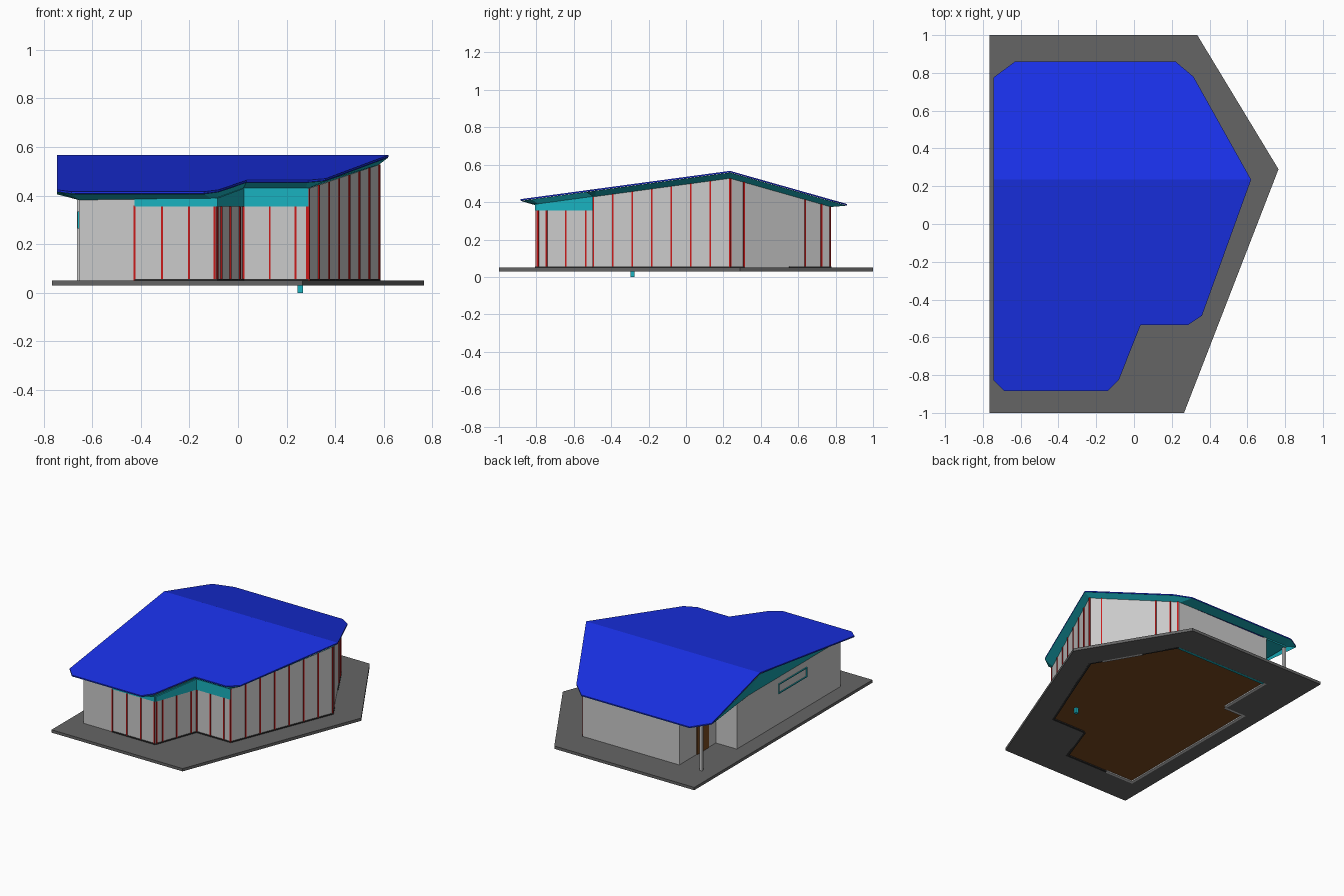
import bpy, bmesh
from mathutils import Vector

if "Cube" in bpy.data.objects:
    bpy.data.objects.remove(bpy.data.objects["Cube"])


def material(name, rgb):
    m = bpy.data.materials.new(name)
    m.diffuse_color = (*rgb, 1)
    m.use_nodes = True
    m.node_tree.nodes["Principled BSDF"].inputs["Base Color"].default_value = m.diffuse_color
    return m


BLUE = material("roof_blue", (0.01, 0.03, 0.8))
TEAL = material("trim_teal", (0.01, 0.45, 0.53))
RED = material("frame_red", (0.6, 0.01, 0.01))
BROWN = material("wood_brown", (0.2, 0.07, 0.015))
DARK = material("paving_dark", (0.13, 0.13, 0.13))
PLINTH = material("plinth_dark", (0.03, 0.03, 0.03))


def finish(name, bm, mat=None):
    bmesh.ops.recalc_face_normals(bm, faces=bm.faces[:])
    me = bpy.data.meshes.new(name)
    bm.to_mesh(me)
    bm.free()
    ob = bpy.data.objects.new(name, me)
    bpy.context.collection.objects.link(ob)
    if mat:
        me.materials.append(mat)
    return ob


def extrude_all(bm, dz):
    r = bmesh.ops.extrude_face_region(bm, geom=bm.faces[:], use_keep_orig=True)
    bmesh.ops.translate(bm, vec=(0, 0, dz),
                        verts=[g for g in r["geom"] if isinstance(g, bmesh.types.BMVert)])


def plate(name, loops, z, dz, mat=None):
    """Flat plate; a second loop becomes a hole."""
    bm = bmesh.new()
    for loop in loops:
        vs = [bm.verts.new((x, y, z)) for x, y in loop]
        for a, b in zip(vs, vs[1:] + vs[:1]):
            bm.edges.new((a, b))
    bmesh.ops.triangle_fill(bm, edges=bm.edges[:], use_beauty=True, use_dissolve=False)
    extrude_all(bm, dz)
    return finish(name, bm, mat)


def wall(name, p, q, z0, za, zb, mat=None, out=0.0, th=0.02):
    """Upright panel from p to q, top sloping from za to zb, interior on the left."""
    p, q = Vector(p), Vector(q)
    d = (q - p).normalized()
    n = Vector((d.y, -d.x))
    bm = bmesh.new()
    rings = []
    for off in (out, out - th):
        a, b = p + n * off, q + n * off
        rings.append([bm.verts.new(c) for c in
                      ((*a, z0), (*b, z0), (*b, zb), (*a, za))])
    f, k = rings
    bm.faces.new(f)
    bm.faces.new(k[::-1])
    for i in range(4):
        j = (i + 1) % 4
        bm.faces.new((f[i], k[i], k[j], f[j]))
    return finish(name, bm, mat)


def box(name, x0, x1, y0, y1, z0, z1, mat=None):
    return plate(name, [[(x0, y0), (x1, y0), (x1, y1), (x0, y1)]], z0, z1 - z0, mat)


RIDGE = 0.235


def roof_z(y):
    return 0.567 - (0.135 * (RIDGE - y) if y < RIDGE else 0.283 * (y - RIDGE))


def top(pt):
    return roof_z(pt[1]) - 0.04


# paving slab with opening, and floor
foot = [(-.655, -.8), (-.09, -.8), (.02, -.495), (.29, -.495), (.58, .235),
        (.265, .775), (-.49, .775), (-.49, .365), (-.655, .365)]
slab = [(-.765, -1), (.265, -1), (.765, .29), (.335, 1), (-.765, 1)]
plate("paving_slab", [slab, foot], 0.03, 0.02, DARK)
plate("floor", [foot], 0.038, 0.012, BROWN)
box("drain_pipe", .245, .268, -.298, -.275, 0, .04, TEAL)

# roof with one ridge
outline = [(-.685, -.885), (-.14, -.885), (-.08, -.825), (.035, -.535), (.285, -.535),
           (.36, -.485), (.62, RIDGE), (.315, .78), (.22, .86), (-.63, .86),
           (-.745, .775), (-.745, RIDGE), (-.745, -.825)]
bm = bmesh.new()
vs = [bm.verts.new((x, y, roof_z(y))) for x, y in outline]
bm.faces.new(vs[:7] + vs[11:])
bm.faces.new(vs[6:12])
extrude_all(bm, -0.008)
finish("roof", bm, BLUE)

# soffit lofted from the roof edge in to the wall tops
inner = [(-.655, -.8), (-.11, -.8), (-.09, -.79), (.02, -.495), (.28, -.495),
         (.29, -.485), (.58, RIDGE), (.27, .765), (.255, .775), (-.64, .775),
         (-.655, .77), (-.655, RIDGE), (-.655, -.79)]
bm = bmesh.new()
o = [bm.verts.new((x, y, roof_z(y) - .009)) for x, y in outline]
s = [bm.verts.new((*p, .382 if p[0] < -.6 else top(p))) for p in inner]
for i in range(13):
    j = (i + 1) % 13
    bm.faces.new((o[i], o[j], s[j], s[i]))
finish("soffit", bm, TEAL)


def along(p, q, t):
    return Vector(p).lerp(Vector(q), t)


def glazing(name, p, q, stops, beam):
    """Glass run with red mullions at the given fractions and a low plinth."""
    za, zb = (.36, .36) if beam else (top(p), top(q))
    wall(name + "_glass", p, q, .04, za, zb, th=.01)
    wall(name + "_plinth", p, q, .03, .057, .057, PLINTH, .006)
    if beam:
        wall(name + "_beam", p, q, .355, top(p) + .002, top(q) + .002, TEAL, .006)
    w = .004 / (Vector(q) - Vector(p)).length
    for i, t in enumerate(stops):
        z = za + (zb - za) * t
        wall(f"{name}_mullion_{i}", along(p, q, t - w), along(p, q, t + w),
             .05, z, z, RED, .005)


# front side
split = (-.425, -.8)
wall("front_wall", foot[0], split, .03, .4, .4)
glazing("front", split, foot[1], [0, 1/3, 2/3, .98], True)
glazing("angled", foot[1], foot[2], [.03, .18, .52, .87], True)
glazing("notch", foot[2], foot[3], [.01, .41, .8, .99], True)

# right sides
glazing("right", foot[3], foot[4], [i / 7 for i in range(8)], False)
a, b = along(foot[4], foot[5], .14), along(foot[4], foot[5], .585)
glazing("rear_corner", foot[4], a, [.03, .97], False)
wall("rear_angled_wall", a, b, .03, top(a), top(b))
glazing("rear_angled", b, foot[5], [.38, .77, .98], False)

# back wall, porch recess and left wall
wall("back_wall", foot[5], foot[6], .04, .375, .375)
wall("back_sill", foot[5], foot[6], .031, .045, .045, TEAL, -.002)
wall("porch_side_wall", foot[6], foot[7], .03, .385, .385)
wall("porch_end_wall", foot[7], foot[8], .03, .385, .385)
wall("left_wall", foot[8], foot[0], .03, .385, .385)
wall("door", (-.49, .58), (-.49, .45), .05, .3, .3, BROWN, .005)
wall("door_transom", (-.49, .58), (-.49, .45), .305, .37, .37, TEAL, .005)
box("porch_post", -.662, -.645, .75, .767, .05, .385)
box("porch_ceiling", -.655, -.49, .365, .775, .372, .384, TEAL)

# window in the left wall
for n, y0, y1, z0, z1 in (("bottom", -.42, -.1, .265, .272), ("top", -.42, -.1, .328, .335),
                          ("front", -.42, -.413, .265, .335), ("rear", -.107, -.1, .265, .335)):
    box("window_frame_" + n, -.661, -.645, y0, y1, z0, z1, TEAL)
